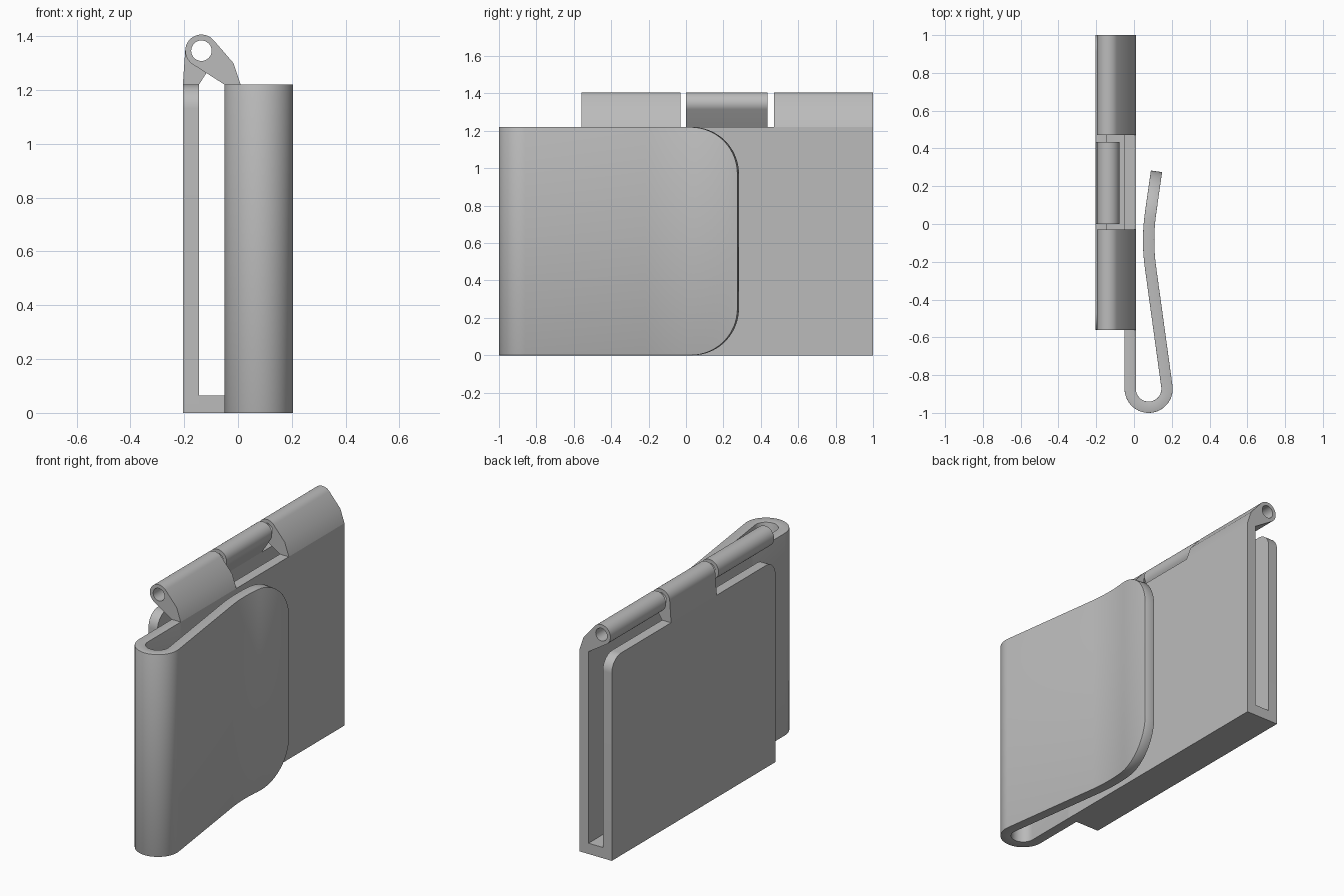
import bpy, bmesh, math
from mathutils import Vector

if "Cube" in bpy.data.objects:
    bpy.data.objects.remove(bpy.data.objects["Cube"])

grey = bpy.data.materials.new("plain grey")
grey.diffuse_color = (0.5, 0.5, 0.5, 1)
grey.use_nodes = True
grey.node_tree.nodes["Principled BSDF"].inputs["Base Color"].default_value = grey.diffuse_color

H = 1.22            # plate height
T = 0.06            # sheet thickness
Y0, Y1 = -0.56, 1.0  # channel ends


def arc(cx, cy, r, a0, a1, n=16):
    return [(cx + r * math.cos(math.radians(a0 + (a1 - a0) * i / n)),
             cy + r * math.sin(math.radians(a0 + (a1 - a0) * i / n))) for i in range(n + 1)]


def finish(ob):
    bpy.ops.object.select_all(action='DESELECT')
    ob.select_set(True)
    bpy.context.view_layer.objects.active = ob
    bpy.ops.object.shade_smooth_by_angle(angle=math.radians(30))


def extrude(name, loops, depth, location, rotation):
    """Extrude a flat outline (further loops are holes) symmetrically by depth."""
    cu = bpy.data.curves.new(name, 'CURVE')
    cu.dimensions, cu.fill_mode, cu.extrude = '2D', 'BOTH', depth / 2
    for pts in loops:
        sp = cu.splines.new('POLY')
        sp.points.add(len(pts) - 1)
        for p, (x, y) in zip(sp.points, pts):
            p.co = (x, y, 0, 1)
        sp.use_cyclic_u = True
    cu.materials.append(grey)
    ob = bpy.data.objects.new(name, cu)
    bpy.context.collection.objects.link(ob)
    ob.location, ob.rotation_euler = location, rotation
    bpy.ops.object.select_all(action='DESELECT')
    ob.select_set(True)
    bpy.context.view_layer.objects.active = ob
    bpy.ops.object.convert(target='MESH')
    ob = bpy.context.object
    bm = bmesh.new()
    bm.from_mesh(ob.data)
    bmesh.ops.remove_doubles(bm, verts=bm.verts, dist=1e-5)
    bmesh.ops.recalc_face_normals(bm, faces=bm.faces)
    bm.to_mesh(ob.data)
    bm.free()
    finish(ob)
    return ob


def along_y(name, loops, ya, yb):
    return extrude(name, loops, yb - ya, (0, (ya + yb) / 2, 0), (math.pi / 2, 0, 0))


# Main plate with the floor of the channel
along_y("main_plate_and_floor", [[(-0.145, 0), (0.01, 0), (0.01, H), (-0.05, H),
                                  (-0.05, 0.065), (-0.145, 0.065)]], Y0, Y1)

# Flap plate with rounded top corners
R = 0.09
flap = [(Y0, 0), (Y1, 0)] + arc(Y1 - R, H - R, R, 0, 90) + arc(Y0 + R, H - R, R, 90, 180)
extrude("flap_plate", [flap], T, (-0.175, 0, 0), (math.pi / 2, 0, math.pi / 2))

# Hinge knuckles, bored through
CX, CZ, KR = -0.136, 1.346, 0.06
hole = arc(CX, CZ, 0.038, 0, 348.75, 31)
main_arm = [(0.01, H), (-0.017, 1.30)] + arc(CX, CZ, KR, 40, 238, 28) + [(-0.05, H)]
flap_arm = [(-0.145, H)] + arc(CX, CZ, KR, -32, 176, 28) + [(-0.205, H)]
along_y("front_knuckle", [main_arm, hole], Y0, -0.03)
along_y("back_knuckle", [main_arm, hole], 0.47, Y1)
along_y("middle_knuckle", [flap_arm, hole], 0.0, 0.435)

# Spring clip: centre line of the sheet, seen from above
BX, BY, BR = 0.0775, -0.8725, 0.0975
path = [(-0.02, Y0)] + arc(BX, BY, BR, 180, 365, 28)
# gentle pinch bend
A, K, B = Vector((0.086, -0.22)), Vector((0.068, -0.08)), Vector((0.088, 0.06))
for i in range(11):
    t = i / 10
    path.append(tuple(A * (1 - t) ** 2 + K * 2 * t * (1 - t) + B * t * t))
# flared tip, sampled closely near its end
TIP = Vector((0.119, 0.279))
for i in range(1, 17):
    path.append(tuple(B.lerp(TIP, math.sin(math.pi / 2 * i / 16))))

CR = 0.25           # tip corner radius
bm = bmesh.new()
rings = []
for i, (x, y) in enumerate(path):
    a = Vector(path[max(i - 1, 0)])
    b = Vector(path[min(i + 1, len(path) - 1)])
    d = (b - a).normalized()
    n = Vector((-d.y, d.x)) * T / 2
    s = max(0, y - (TIP.y - CR)) if x > BX - 0.03 else 0
    inset = CR - math.sqrt(max(CR * CR - s * s, 0))
    lo, hi = inset, H - inset
    rings.append([bm.verts.new((x + n.x * k, y + n.y * k, z))
                  for k, z in ((1, lo), (-1, lo), (-1, hi), (1, hi))])
for r, q in zip(rings, rings[1:]):
    for j in range(4):
        k = (j + 1) % 4
        bm.faces.new((r[j], r[k], q[k], q[j]))
bm.faces.new(rings[0])
bm.faces.new(rings[-1])
bmesh.ops.recalc_face_normals(bm, faces=bm.faces)
# soften the long sheet edges
start = set(rings[0])
edges = [e for e in bm.edges if e.calc_face_angle(0) > 0.7 and not all(v in start for v in e.verts)]
bmesh.ops.bevel(bm, geom=edges, offset=0.008, segments=2, profile=0.5, affect='EDGES', clamp_overlap=True)
me = bpy.data.meshes.new("spring_clip")
bm.to_mesh(me)
bm.free()
me.materials.append(grey)
clip = bpy.data.objects.new("spring_clip", me)
bpy.context.collection.objects.link(clip)
finish(clip)
